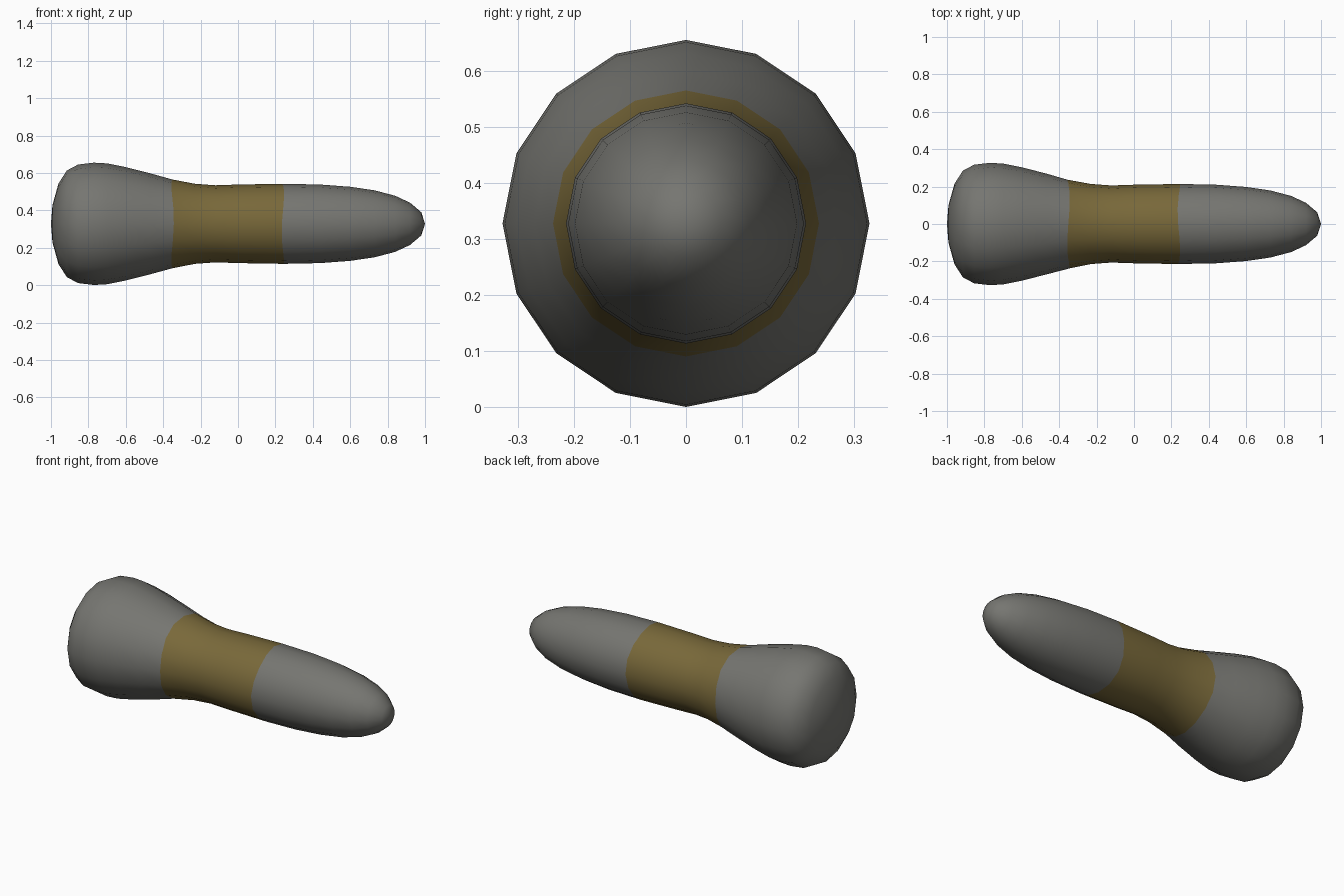
import bpy, bmesh, math

if "Cube" in bpy.data.objects:
    bpy.data.objects.remove(bpy.data.objects["Cube"])

SIDES = 16
AXIS_Z = 0.328
BAND = (-0.35, 0.24)

# (x, radius) from the blunt end to the tapered tip
PROFILE = [(-0.992, 0.10), (-0.96, 0.215), (-0.915, 0.285), (-0.855, 0.317),
           (-0.77, 0.327), (-0.70, 0.323), (-0.60, 0.303), (-0.47, 0.270),
           (-0.35, 0.237), (-0.23, 0.214), (-0.12, 0.206), (0.0, 0.210),
           (0.24, 0.214), (0.44, 0.210), (0.60, 0.198), (0.73, 0.179),
           (0.84, 0.150), (0.92, 0.113), (0.98, 0.062)]


def material(name, color):
    m = bpy.data.materials.new(name)
    m.diffuse_color = (*color, 1)
    m.use_nodes = True
    m.node_tree.nodes["Principled BSDF"].inputs["Base Color"].default_value = m.diffuse_color
    return m


# turned body along x, with slightly uneven paint edges on the band
bm = bmesh.new()
rings = []
for x, r in PROFILE:
    ring = []
    for i in range(SIDES):
        a = 2 * math.pi * i / SIDES
        wobble = 0.007 * math.sin(3 * a + 4 * x) if x in BAND else 0
        ring.append(bm.verts.new((x + wobble, r * math.cos(a),
                                  AXIS_Z + r * math.sin(a))))
    rings.append(ring)

for (x, _), a, b in zip(PROFILE, rings, rings[1:]):
    for i in range(SIDES):
        j = (i + 1) % SIDES
        f = bm.faces.new((a[i], a[j], b[j], b[i]))
        f.material_index = 1 if BAND[0] <= x < BAND[1] else 0

# rounded end caps
for x, ring in ((-1, rings[0]), (1, rings[-1])):
    tip = bm.verts.new((x, 0, AXIS_Z))
    for i in range(SIDES):
        bm.faces.new((ring[i], ring[(i + 1) % SIDES], tip))

bmesh.ops.recalc_face_normals(bm, faces=bm.faces)
for f in bm.faces:
    f.smooth = True

mesh = bpy.data.meshes.new("banded_body")
bm.to_mesh(mesh)
bm.free()
mesh.materials.append(material("stone grey", (0.18, 0.18, 0.165)))
mesh.materials.append(material("olive brown", (0.19, 0.14, 0.042)))
body = bpy.data.objects.new("banded_body", mesh)
bpy.context.collection.objects.link(body)
